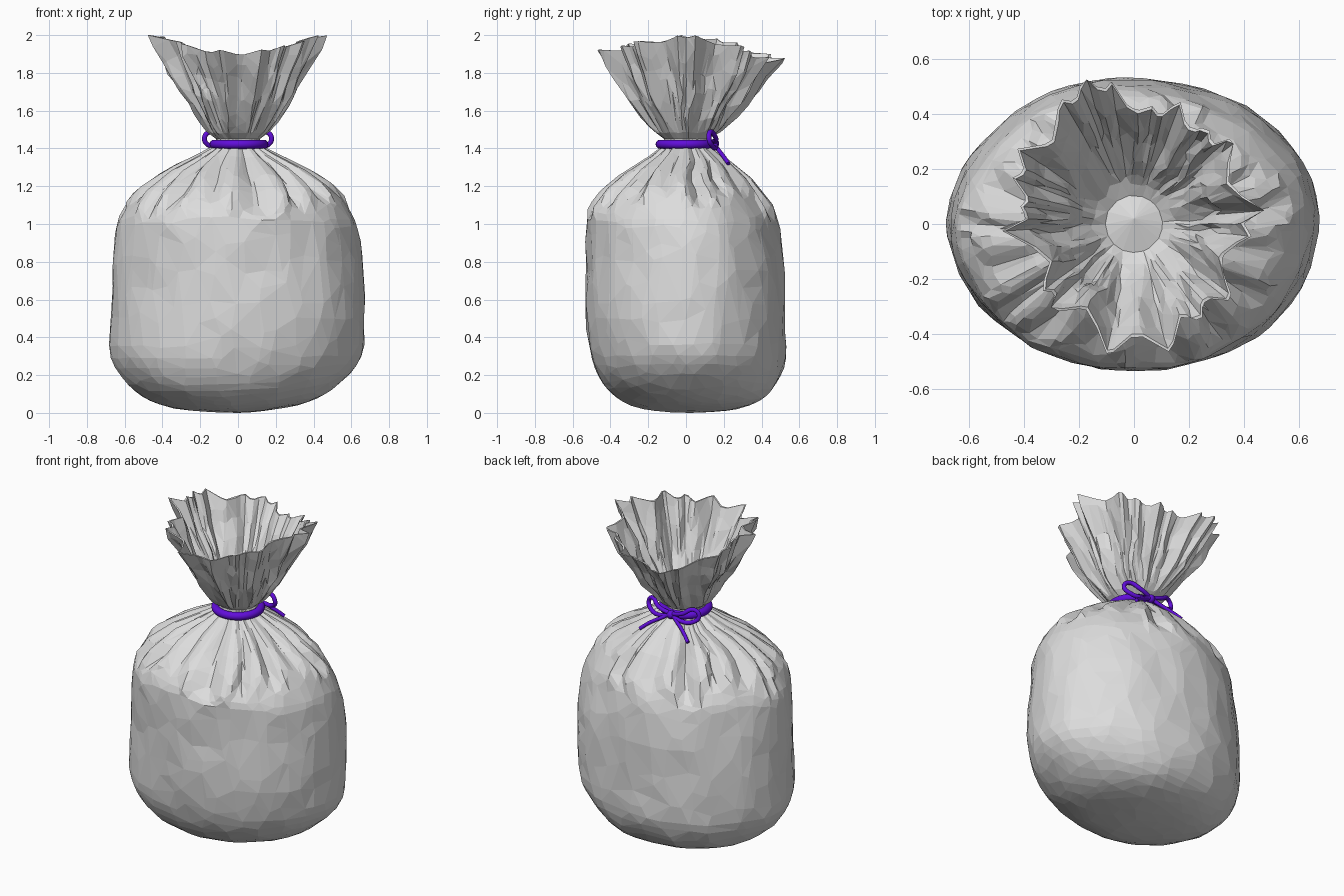
import bpy, bmesh, math, random
from mathutils import Vector, noise

random.seed(7)
TAU = 2 * math.pi
SEGMENTS = 120

cube = bpy.data.objects.get("Cube")
if cube:
    bpy.data.objects.remove(cube, do_unlink=True)


def material(name, rgb):
    m = bpy.data.materials.new(name)
    m.use_nodes = True
    m.diffuse_color = (*rgb, 1)
    m.node_tree.nodes["Principled BSDF"].inputs["Base Color"].default_value = (*rgb, 1)
    return m


film = material("pale grey film", (0.72, 0.72, 0.72))
cord = material("purple cord", (0.12, 0.004, 0.7))


def make_folds(count):
    """Irregular pleats around the bag: (start angle, width, depth, tip height)."""
    widths = [random.uniform(0.6, 1.5) for _ in range(count)]
    scale, angle, folds = TAU / sum(widths), 0, []
    for w in widths:
        folds.append((angle, w * scale, random.uniform(0.5, 1.2), random.uniform(0.98, 1.15)))
        angle += w * scale
    return folds


def fold_at(folds, angle):
    angle %= TAU
    for start, width, depth, tip in folds:
        if angle < start + width + 1e-6:
            return (angle - start) / width, depth, tip
    return 0, 0, 1.1


def smooth_levels(profile, steps):
    """Levels on a smooth curve through the profile points."""
    pts = [profile[0]] + profile + [profile[-1]]
    levels = []
    for a, b, c, d in zip(pts, pts[1:], pts[2:], pts[3:]):
        for i in range(steps):
            t = i / steps
            levels.append(tuple(q + 0.5 * t * (r - p + t * (2 * p - 5 * q + 4 * r - s
                                + t * (3 * (q - r) + s - p))) for p, q, r, s in zip(a, b, c, d)))
    return levels + [profile[-1]]


shoulder_folds, small_folds = make_folds(17), make_folds(29)

# outline of the bag as (height, half width, half depth, centre y)
body = [(0.004, 0.14, 0.10, 0.02), (0.02, 0.32, 0.25, 0.02), (0.065, 0.46, 0.37, 0.02),
        (0.15, 0.575, 0.46, 0.01), (0.29, 0.66, 0.515, 0.005), (0.50, 0.675, 0.53, 0),
        (0.75, 0.662, 0.525, -0.005), (0.95, 0.638, 0.51, -0.018), (1.05, 0.605, 0.49, -0.025),
        (1.14, 0.55, 0.435, -0.025), (1.22, 0.465, 0.365, -0.02), (1.30, 0.345, 0.27, -0.01),
        (1.36, 0.225, 0.19, 0), (1.41, 0.13, 0.125, 0)]

# outward ridges of the open mouth as (degrees, rim radius)
ridges = [(6, 0.48), (41, 0.49), (52, 0.465), (70, 0.49), (82, 0.445), (99, 0.53), (109, 0.575),
          (121, 0.54), (148, 0.515), (160, 0.49), (172, 0.43), (183, 0.485), (217, 0.42),
          (226, 0.45), (259, 0.49), (286, 0.5), (305, 0.435), (322, 0.46), (355, 0.44), (366, 0.48)]


def body_point(angle, level):
    z, rx, ry, cy = level
    p = Vector((rx * math.cos(angle), ry * math.sin(angle) + cy, z))
    out = Vector((p.x, p.y, 0)).normalized()
    # blunt-ended troughs running up to the neck
    t, depth, tip = fold_at(shoulder_folds, angle + 0.12 * noise.noise(p * 4))
    rise = max(0, min(1, (z - tip) / 0.07))
    fade = max(0.25, min(1, (1.46 - z) / 0.2))
    crease = max(0, 1 - abs(t - 0.5) / 0.36)
    p += out * rise * fade * (0.02 - 0.075 * depth * crease)
    # soft lumps of the filling
    p += out * (noise.noise(p * 2.4) * 0.02 + noise.noise(p * 7) * 0.01) * min(1, rx * 2)
    # the base lifts a little toward one side
    p.z += 0.09 * max(0, p.x - 0.05 - 0.3 * p.y) * max(0, 1 - z / 0.4)
    return p


def rim_radius(degrees):
    if degrees < ridges[0][0]:
        degrees += 360
    for (a, ra), (b, rb) in zip(ridges, ridges[1:]):
        if degrees <= b:
            t = (degrees - a) / (b - a)
            hollow = min(0.1, 0.03 + 0.0022 * (b - a)) * math.sin(math.pi * t)
            return ra + (rb - ra) * t - hollow, hollow
    return ridges[0][1], 0


def mouth_point(angle, u, inset):
    """Point on the flared mouth; u runs from the neck (0) to the rim (1)."""
    sn, cs = math.sin(angle), math.cos(angle)
    a = angle + 0.16 * (1 - u) * noise.noise(Vector((cs * 2, sn * 2, u * 3)))
    radius, hollow = rim_radius(math.degrees(a) % 360)
    s, small, _ = fold_at(small_folds, a + 0.25 * u)
    radius -= 0.04 * small * (1 - abs(2 * s - 1)) * (1 - 0.7 * u)
    r = 0.115 + (radius - 0.115) * u ** 0.72
    # the rim dips at the front and more at the back
    dip = (0.13 if sn > 0 else 0.08) * sn * sn + 0.25 * hollow
    z = 1.45 + u * (0.55 - dip)
    r += noise.noise(Vector((cs * r, sn * r, z)) * 7) * 0.05 * u * (1.25 - u) - inset
    return Vector((r * cs, r * sn, z))


angles = [TAU * i / SEGMENTS for i in range(SEGMENTS)]
heights = [i / 16 for i in range(17)]
rows = [[body_point(a, level) for a in angles] for level in smooth_levels(body, 3)]
rows += [[mouth_point(a, u, 0) for a in angles] for u in heights]
rows += [[mouth_point(a, u, 0.012) for a in angles] for u in reversed(heights)]

# film bag, lofted from the base up over the rim and back down inside
bm = bmesh.new()
rings = [[bm.verts.new(p) for p in row] for row in rows]
for lower, upper in zip(rings, rings[1:]):
    for i in range(SEGMENTS):
        j = (i + 1) % SEGMENTS
        bm.faces.new((lower[i], lower[j], upper[j], upper[i]))
for ring, z in ((rings[0], 0.0), (rings[-1], 1.48)):
    hub = bm.verts.new((0, 0.02, z))
    for i in range(SEGMENTS):
        bm.faces.new((ring[i], ring[(i + 1) % SEGMENTS], hub))
bmesh.ops.recalc_face_normals(bm, faces=bm.faces)
mesh = bpy.data.meshes.new("bag")
bm.to_mesh(mesh)
bm.free()
mesh.materials.append(film)
bag = bpy.data.objects.new("bag", mesh)
bpy.context.collection.objects.link(bag)
facets = bag.modifiers.new("crumpled facets", "DECIMATE")
facets.ratio = 0.22

# cord ring around the neck
bpy.ops.mesh.primitive_torus_add(location=(0.005, -0.005, 1.422), major_radius=0.132,
                                 minor_radius=0.024, major_segments=40, minor_segments=16)
tie = bpy.context.object
tie.name = "neck_tie"
tie.data.materials.append(cord)
bpy.ops.object.shade_smooth_by_angle()


def cord_piece(name, points, radius):
    curve = bpy.data.curves.new(name, "CURVE")
    curve.dimensions = "3D"
    curve.bevel_depth = radius
    curve.bevel_resolution = 4
    curve.resolution_u = 8
    curve.use_fill_caps = True
    spline = curve.splines.new("BEZIER")
    spline.bezier_points.add(len(points) - 1)
    for bp, co in zip(spline.bezier_points, points):
        bp.co = co
        bp.handle_left_type = bp.handle_right_type = "AUTO"
    curve.materials.append(cord)
    bpy.context.collection.objects.link(bpy.data.objects.new(name, curve))


# bow at the back: a loop and a tail on each side
for side, s in (("left", 1), ("right", -1)):
    cord_piece(side + "_bow_loop", [(0, 0.15, 1.43), (s * 0.08, 0.158, 1.455),
               (s * 0.15, 0.128, 1.487), (s * 0.178, 0.122, 1.45), (s * 0.14, 0.142, 1.41),
               (s * 0.07, 0.155, 1.405), (0, 0.155, 1.425)], 0.013)
    cord_piece(side + "_bow_tail", [(0, 0.145, 1.43), (s * 0.06, 0.17, 1.395),
               (s * 0.12, 0.197, 1.36), (s * 0.17, 0.225, 1.32)], 0.011)

# knot
bpy.ops.mesh.primitive_uv_sphere_add(segments=16, ring_count=10, radius=0.026,
                                     location=(0, 0.15, 1.425))
knot = bpy.context.object
knot.name = "bow_knot"
knot.data.materials.append(cord)
bpy.ops.object.shade_smooth_by_angle()
